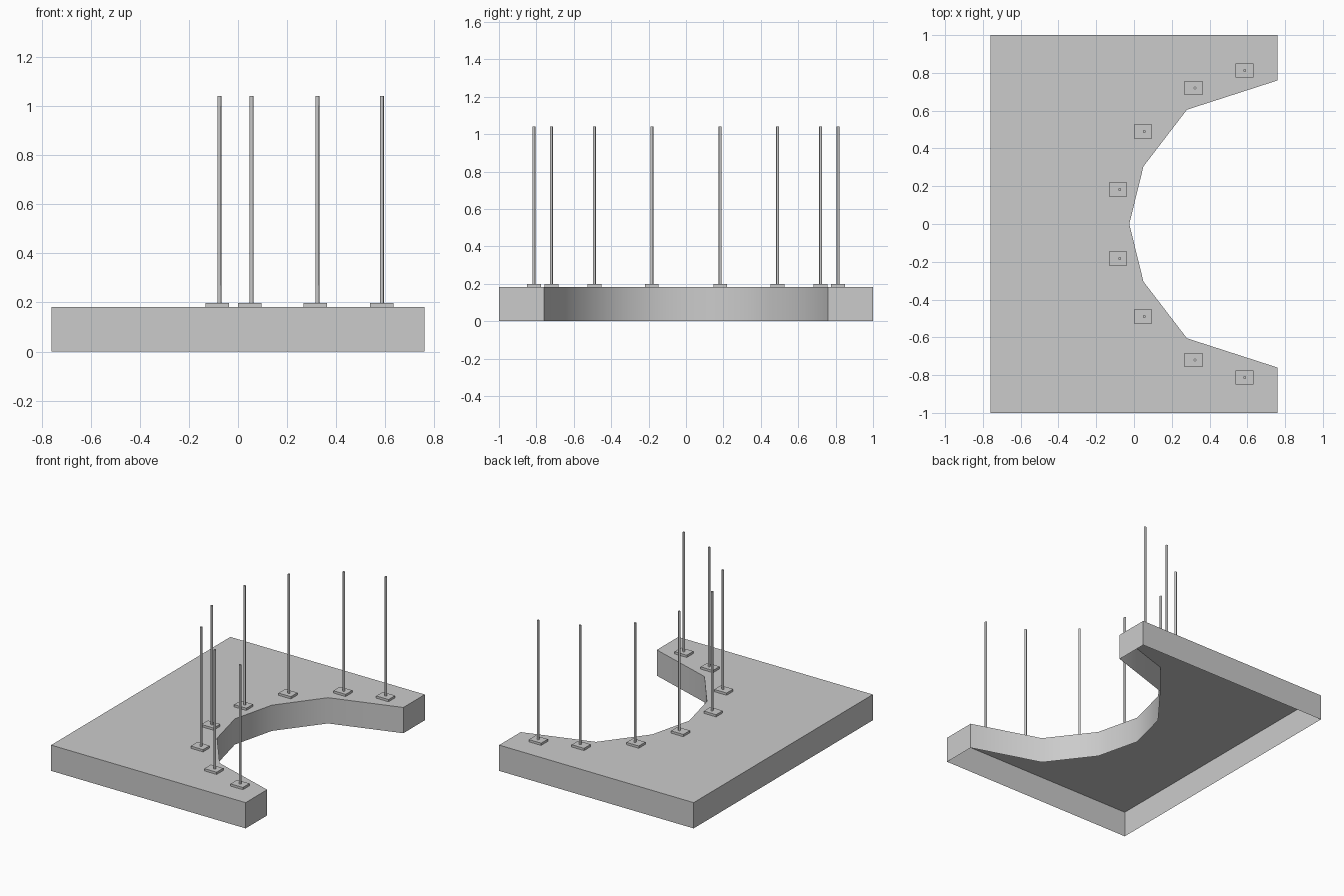
import bpy, bmesh, math

if "Cube" in bpy.data.objects:
    bpy.data.objects.remove(bpy.data.objects["Cube"])

SLAB_TOP, PLATE_TOP, ROD_TOP = 0.182, 0.198, 1.04


def make_object(name, bm, smooth_angle=None):
    bmesh.ops.recalc_face_normals(bm, faces=bm.faces)
    mesh = bpy.data.meshes.new(name)
    bm.to_mesh(mesh)
    bm.free()
    obj = bpy.data.objects.new(name, mesh)
    bpy.context.collection.objects.link(obj)
    if smooth_angle:
        bpy.ops.object.select_all(action='DESELECT')
        bpy.context.view_layer.objects.active = obj
        obj.select_set(True)
        bpy.ops.object.shade_smooth_by_angle(angle=math.radians(smooth_angle))
    return obj


# Platform: open-bottomed shell with a curved bay cut into the +x side
half = [(-0.76, 1.0), (0.76, 1.0), (0.76, 0.76), (0.28, 0.605), (0.05, 0.305)]
outline = half + [(-0.025, 0.0)] + [(x, -y) for x, y in reversed(half)]
bm = bmesh.new()
top = bm.faces.new([bm.verts.new((x, y, SLAB_TOP)) for x, y in outline])
walls = bmesh.ops.extrude_edge_only(bm, edges=list(top.edges))
for v in walls["geom"]:
    if isinstance(v, bmesh.types.BMVert):
        v.co.z = 0
bmesh.ops.recalc_face_normals(bm, faces=bm.faces)
top.normal_update()
if top.normal.z < 0:
    bmesh.ops.reverse_faces(bm, faces=bm.faces)
make_object("platform", bm, 40)


# Foot plate: thin rectangular block
def foot_plate(x, y):
    bm = bmesh.new()
    bmesh.ops.create_cube(bm, size=1)
    bmesh.ops.scale(bm, vec=(0.096, 0.074, PLATE_TOP - SLAB_TOP), verts=bm.verts)
    bmesh.ops.translate(bm, vec=(x, y, (PLATE_TOP + SLAB_TOP) / 2), verts=bm.verts)
    make_object("foot_plate", bm)


# Post: slim round rod standing on its plate
def post(x, y):
    bm = bmesh.new()
    bmesh.ops.create_cone(bm, cap_ends=True, segments=8, radius1=0.008,
                          radius2=0.008, depth=ROD_TOP - PLATE_TOP)
    bmesh.ops.translate(bm, vec=(x, y, (ROD_TOP + PLATE_TOP) / 2), verts=bm.verts)
    make_object("post", bm, 50)


# Posts follow the bay, mirrored across y (plate x, post x, y)
for plate_x, post_x, y in [(-0.085, -0.076, 0.183), (0.048, 0.055, 0.49),
                           (0.315, 0.323, 0.72), (0.585, 0.586, 0.813)]:
    for side in (1, -1):
        foot_plate(plate_x, side * y)
        post(post_x, side * y)
